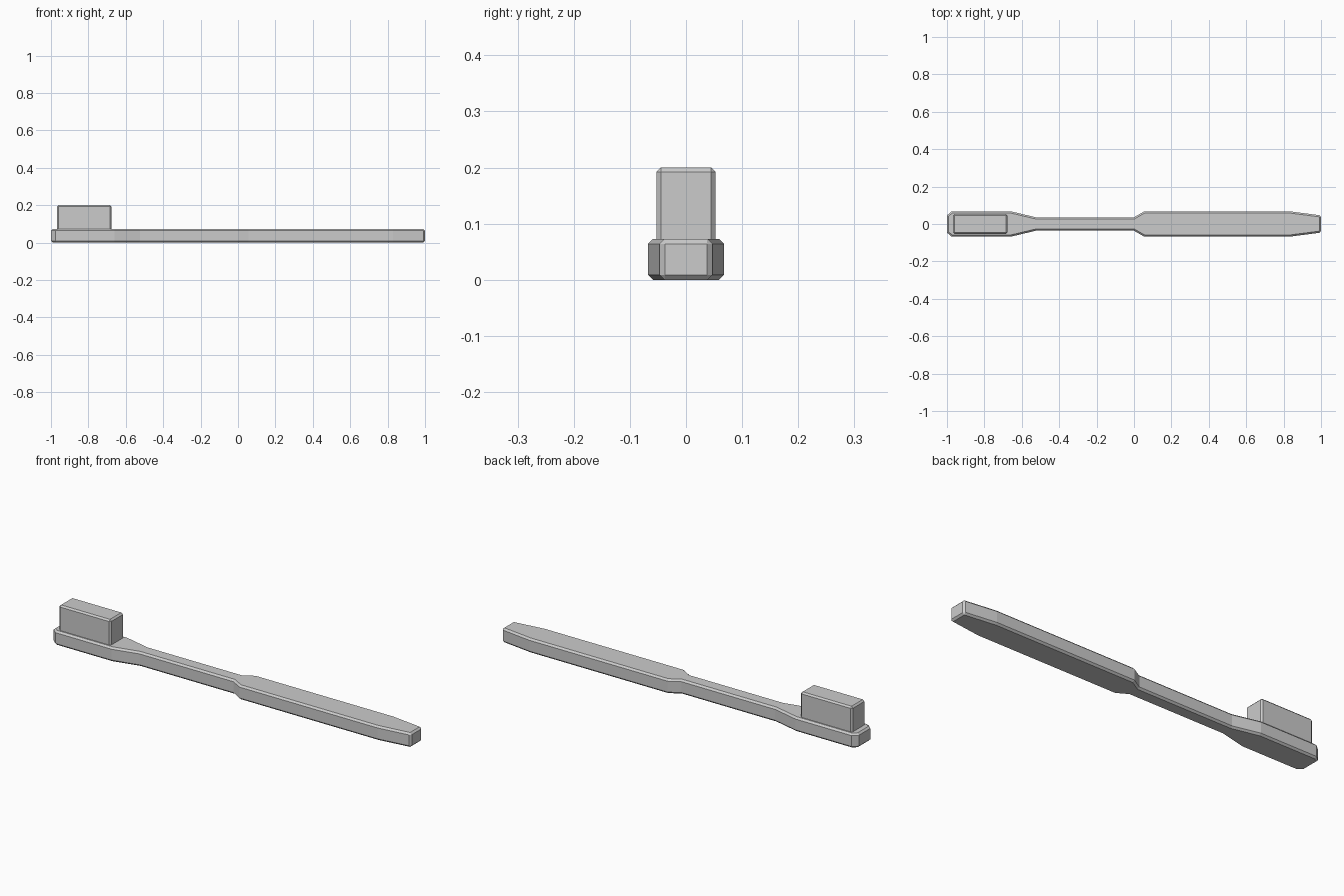
import bpy, bmesh
from math import radians

if "Cube" in bpy.data.objects:
    bpy.data.objects.remove(bpy.data.objects["Cube"])


def prism(name, half_outline, z0, z1, bevel):
    """Extrude an outline mirrored across y = 0 and chamfer its sharp edges."""
    outline = half_outline + [(x, -y) for x, y in reversed(half_outline)]
    bm = bmesh.new()
    base = bm.faces.new([bm.verts.new((x, y, z0)) for x, y in outline])
    extruded = bmesh.ops.extrude_face_region(bm, geom=[base])["geom"]
    top = [v for v in extruded if isinstance(v, bmesh.types.BMVert)]
    bmesh.ops.translate(bm, verts=top, vec=(0, 0, z1 - z0))
    bmesh.ops.recalc_face_normals(bm, faces=bm.faces)
    mesh = bpy.data.meshes.new(name)
    bm.to_mesh(mesh)
    bm.free()
    obj = bpy.data.objects.new(name, mesh)
    bpy.context.collection.objects.link(obj)
    mod = obj.modifiers.new("chamfer", "BEVEL")
    mod.width = bevel
    mod.segments = 1
    mod.limit_method = "ANGLE"
    mod.angle_limit = radians(60)
    return obj


# Handle: head, narrow neck, wide grip and tapered end
prism("handle", [(-1.0, 0.046), (-0.975, 0.068), (-0.66, 0.068), (-0.525, 0.036),
                 (0.0, 0.036), (0.055, 0.068), (0.83, 0.068), (1.0, 0.046)],
      0.0, 0.073, 0.009)

# Bristle block standing on the head
prism("bristles", [(-0.967, 0.053), (-0.677, 0.053)], 0.05, 0.2, 0.008)
